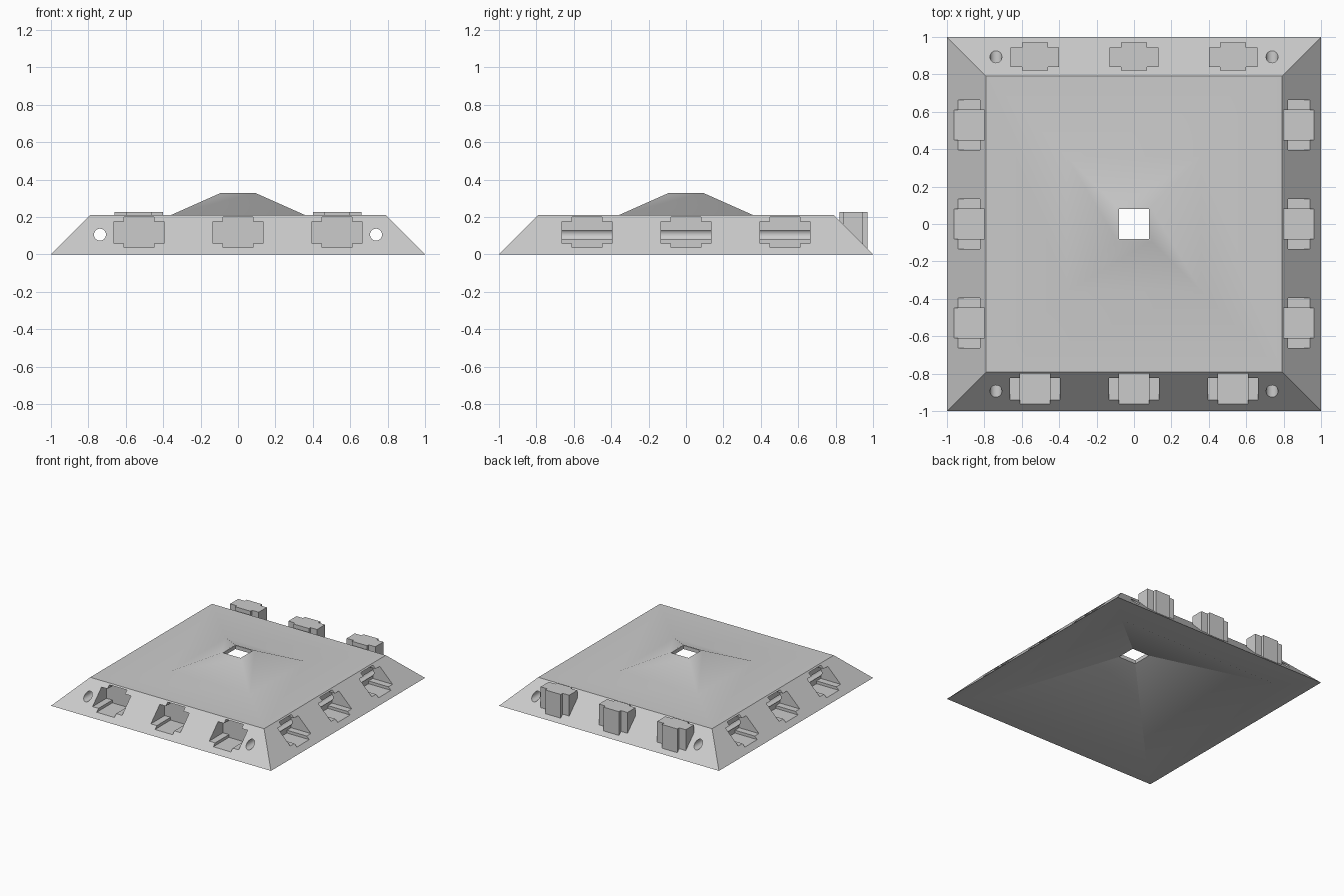
import bpy, bmesh, math
from mathutils import Matrix, Vector

if "Cube" in bpy.data.objects:
    bpy.data.objects.remove(bpy.data.objects["Cube"], do_unlink=True)

grey = bpy.data.materials.new("light_grey")
grey.use_nodes = True
COLOUR = (0.6, 0.6, 0.6, 1)
grey.diffuse_color = COLOUR
grey.node_tree.nodes["Principled BSDF"].inputs["Base Color"].default_value = COLOUR

SPACING = (-0.53, 0, 0.53)


def make_object(name, bm):
    bmesh.ops.recalc_face_normals(bm, faces=bm.faces)
    mesh = bpy.data.meshes.new(name)
    bm.to_mesh(mesh)
    bm.free()
    mesh.materials.append(grey)
    obj = bpy.data.objects.new(name, mesh)
    bpy.context.collection.objects.link(obj)
    return obj


def add_plus_prism(bm, long, short, depth, matrix):
    """Plus-shaped prism along local z; long and short are (half width, low, high)."""
    (lw, l0, l1), (sw, s0, s1) = long, short
    side = [(sw, s0), (sw, l0), (lw, l0), (lw, l1), (sw, l1), (sw, s1)]
    outline = side + [(-x, y) for x, y in reversed(side)]
    bottom = [bm.verts.new(matrix @ Vector((x, y, depth[0]))) for x, y in outline]
    top = [bm.verts.new(matrix @ Vector((x, y, depth[1]))) for x, y in outline]
    bm.faces.new(bottom[::-1])
    bm.faces.new(top)
    for i in range(len(outline)):
        j = (i + 1) % len(outline)
        bm.faces.new((bottom[i], bottom[j], top[j], top[i]))


def cut(target, cutter):
    mod = target.modifiers.new("cut", "BOOLEAN")
    mod.operation = "DIFFERENCE"
    mod.solver = "EXACT"
    mod.object = cutter
    bpy.context.view_layer.objects.active = target
    bpy.ops.object.modifier_apply(modifier=mod.name)
    bpy.data.objects.remove(cutter, do_unlink=True)


# Square panel: bevelled rim, raised centre, hollow underside, square opening
profile = [(1, 0), (0.79, 0.21), (0.36, 0.21), (0.09, 0.33),
           (0.08, 0.33), (0.08, 0.3), (0.76, 0)]
bm = bmesh.new()
rings = [[bm.verts.new((sx * r, sy * r, z))
          for sx, sy in ((-1, -1), (1, -1), (1, 1), (-1, 1))] for r, z in profile]
for k, ring in enumerate(rings):
    following = rings[(k + 1) % len(rings)]
    for i in range(4):
        j = (i + 1) % 4
        bm.faces.new((ring[i], ring[j], following[j], following[i]))
panel = make_object("panel", bm)

# Plus-shaped sockets in the front, left and right slopes
bm = bmesh.new()
for angle in (0, 90, -90):
    for x in SPACING:
        place = (Matrix.Rotation(math.radians(angle), 4, "Z")
                 @ Matrix.Translation((x, 0, 0)) @ Matrix.Rotation(math.pi / 2, 4, "X"))
        add_plus_prism(bm, (0.134, 0.06, 0.176), (0.08, 0.037, 0.2), (0.76, 1.1), place)
cut(panel, make_object("socket_cutter", bm))

# Round tunnels running from front to back
bm = bmesh.new()
for x in (-0.738, 0.738):
    bmesh.ops.create_cone(bm, cap_ends=True, segments=32, radius1=0.032, radius2=0.032,
                          depth=2.4, matrix=Matrix.Translation((x, 0, 0.106))
                          @ Matrix.Rotation(math.pi / 2, 4, "X"))
cut(panel, make_object("tunnel_cutter", bm))

bpy.ops.object.select_all(action="DESELECT")
panel.select_set(True)
bpy.context.view_layer.objects.active = panel
bpy.ops.object.shade_smooth_by_angle(angle=math.radians(30))

# Upright plus-shaped tabs on the back slope
for name, x in zip(("right", "middle", "left"), SPACING):
    bm = bmesh.new()
    add_plus_prism(bm, (0.13, 0.84, 0.945), (0.07, 0.82, 0.97), (0.031, 0.226),
                   Matrix.Translation((x, 0, 0)))
    make_object("back_tab_" + name, bm)
